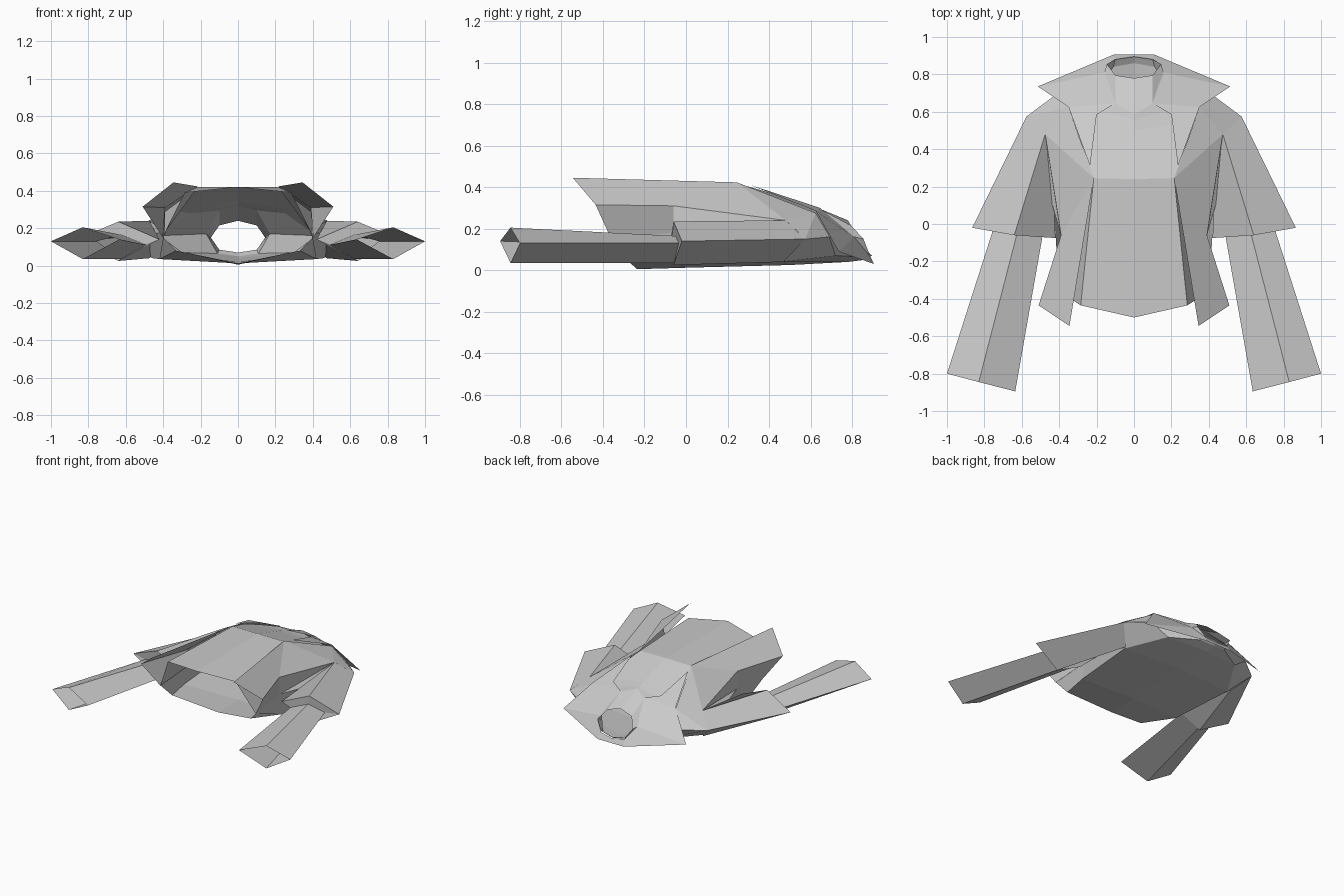
import bpy

old = bpy.data.objects.get("Cube")
if old:
    bpy.data.objects.remove(old, do_unlink=True)

# One pale grey cloth colour
cloth = bpy.data.materials.new("pale_grey_cloth")
cloth.use_nodes = True
COLOUR = (0.6, 0.6, 0.6, 1.0)
cloth.diffuse_color = COLOUR
cloth.node_tree.nodes["Principled BSDF"].inputs["Base Color"].default_value = COLOUR


def add_part(name, verts, faces):
    """Flat-shaded half garment part, mirrored across x = 0."""
    mesh = bpy.data.meshes.new(name)
    mesh.from_pydata(verts, [], faces)
    mesh.materials.append(cloth)
    obj = bpy.data.objects.new(name, mesh)
    bpy.context.collection.objects.link(obj)
    mirror = obj.modifiers.new("mirror", "MIRROR")
    mirror.use_clip = True
    mirror.merge_threshold = 0.001
    return obj


def loft(name, rings, closed=False):
    """Skin a row of cross-sections with quads."""
    n = len(rings[0])
    verts = [p for ring in rings for p in ring]
    faces = []
    for r in range(len(rings) - 1):
        for i in range(n if closed else n - 1):
            j = (i + 1) % n
            faces.append((r * n + i, r * n + j, (r + 1) * n + j, (r + 1) * n + i))
    return add_part(name, verts, faces)


# Body: half sections from front centre, round the side, to back centre
loft("body", [
    [(0, -.50, .42), (.285, -.435, .39), (.40, -.36, .15), (.33, -.32, .08), (0, -.235, .005)],   # hem
    [(0, .24, .42), (.215, .245, .42), (.39, -.06, .18), (.42, -.05, .035), (0, .0, .012)],       # chest
    [(0, .50, .345), (.33, .55, .29), (.575, .575, .15), (.46, .45, .04), (0, .50, .025)],        # shoulder
    [(0, .56, .325), (.25, .62, .28), (.42, .69, .16), (.30, .72, .07), (0, .78, .04)],           # yoke
    [(0, .585, .32), (.10, .645, .295), (.17, .77, .17), (.11, .84, .065), (0, .86, .05)],        # neck base
    [(0, .78, .24), (.10, .795, .215), (.145, .855, .15), (.10, .88, .085), (0, .895, .07)],      # neck edge
])

# Wide pointed collar around the neck
loft("collar", [
    [(.235, .31, .41), (.35, .625, .285), (.515, .735, .09), (.11, .905, .03), (0, .905, .03)],
    [(.20, .585, .32), (.10, .645, .30), (.155, .81, .16), (.10, .88, .075), (0, .89, .06)],
])

# Open front panels with hanging pointed flaps
panel = {
    "ridge": (.215, .245, .423), "tip": (.345, -.545, .445), "corner": (.51, -.435, .315),
    "fold": (.39, -.06, .31), "armpit": (.475, .48, .24), "lapel": (.35, .625, .275),
    "shoulder": (.575, .575, .152), "yoke": (.42, .69, .165),
    "side": (.392, -.06, .18), "hem": (.402, -.36, .15),
}
keys = list(panel)
panel_faces = [
    ("ridge", "tip", "corner", "fold"), ("ridge", "fold", "armpit"),
    ("ridge", "armpit", "lapel"), ("lapel", "armpit", "shoulder"),
    ("lapel", "shoulder", "yoke"), ("side", "armpit", "fold"),
    ("hem", "side", "fold", "corner"),
]
add_part("front_panels", list(panel.values()),
         [tuple(keys.index(k) for k in f) for f in panel_faces])

# Sleeves: diamond sections (top, outer, bottom, inner) from wrist to shoulder
loft("sleeves", [
    [(.83, -.845, .205), (1.0, -.80, .13), (.83, -.845, .035), (.635, -.895, .14)],    # wrist
    [(.625, -.05, .165), (.755, -.035, .13), (.625, -.05, .035), (.49, -.07, .11)],    # forearm top
    [(.64, -.06, .235), (.865, -.02, .14), (.64, -.06, .025), (.42, -.075, .14)],      # wide cuff
    [(.475, .48, .24), (.575, .575, .15), (.47, .47, .04), (.44, .40, .13)],           # shoulder
], closed=True)
